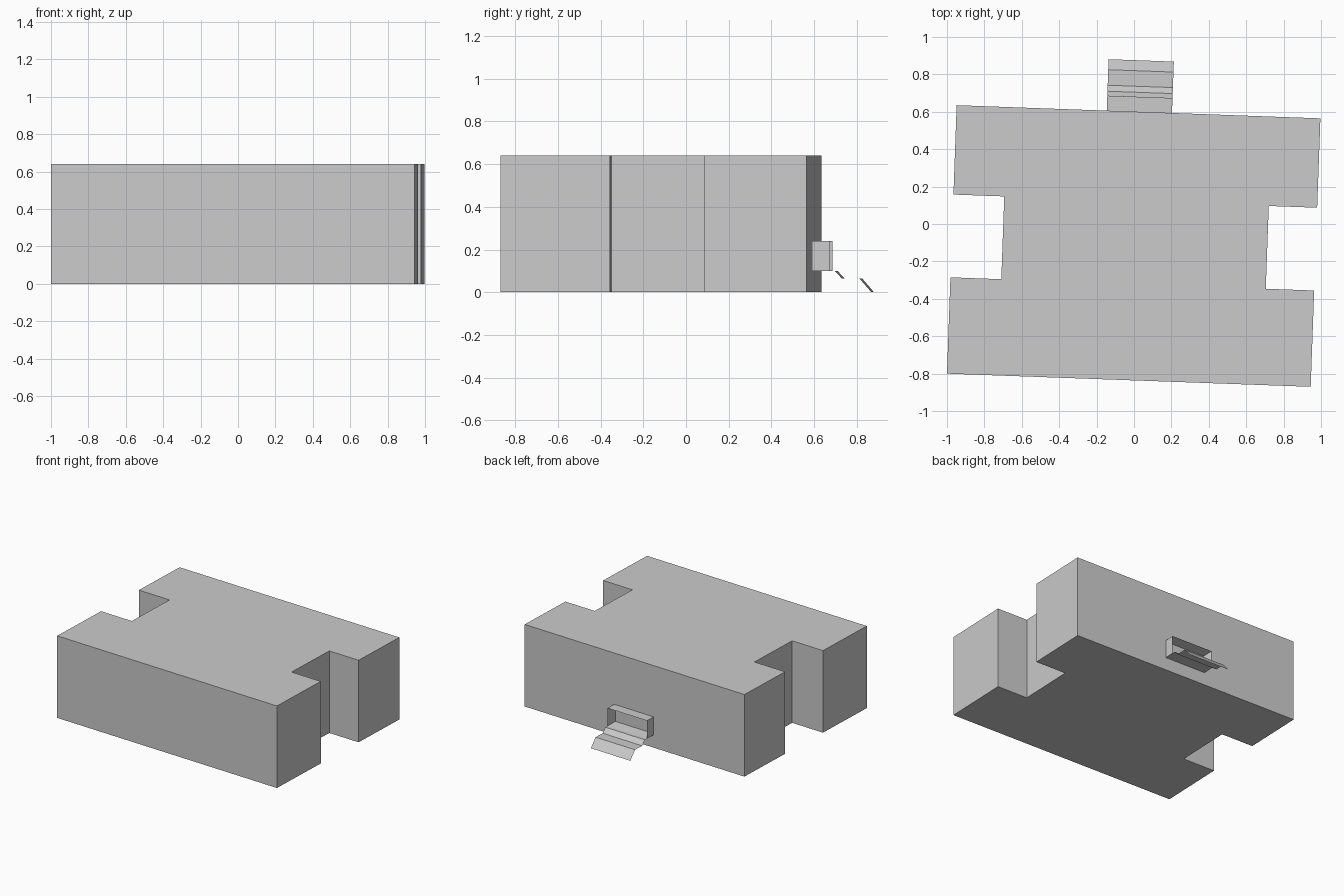
import bpy, bmesh
from math import radians
from mathutils import Matrix

cube = bpy.data.objects.get("Cube")
if cube:
    bpy.data.objects.remove(cube, do_unlink=True)

grey = bpy.data.materials.new("light_grey")
grey.use_nodes = True
grey.diffuse_color = (0.6, 0.6, 0.6, 1)
grey.node_tree.nodes["Principled BSDF"].inputs["Base Color"].default_value = (0.6, 0.6, 0.6, 1)

# Parts are laid out from the front right corner of the plan, then turned slightly
PLACE = Matrix.Translation((-1.0, -0.80, 0)) @ Matrix.Rotation(radians(-2.07), 4, "Z")


def finish(name, bm):
    bm.transform(PLACE)
    mesh = bpy.data.meshes.new(name)
    bm.to_mesh(mesh)
    bm.free()
    mesh.materials.append(grey)
    obj = bpy.data.objects.new(name, mesh)
    bpy.context.collection.objects.link(obj)
    return obj


def extrude_face(bm, face, offset):
    geom = bmesh.ops.extrude_face_region(bm, geom=[face])["geom"]
    verts = [g for g in geom if isinstance(g, bmesh.types.BMVert)]
    bmesh.ops.translate(bm, vec=offset, verts=verts)


# Main block: plan with a notch in each side
W, D, H = 1.946, 1.436, 0.64
N0, N1 = 0.515, 0.958
LEFT, RIGHT = 0.272, 1.687
plan = [(0, 0), (W, 0), (W, N0), (RIGHT, N0), (RIGHT, N1), (W, N1),
        (W, D), (0, D), (0, N1), (LEFT, N1), (LEFT, N0), (0, N0)]
bm = bmesh.new()
base = bm.faces.new([bm.verts.new((x, y, 0)) for x, y in plan])
extrude_face(bm, base, (0, 0, H))
bmesh.ops.recalc_face_normals(bm, faces=bm.faces)
finish("main_block", bm)

# Open entrance frame on the back wall
X0, X1, Z0, Z1 = 0.803, 1.152, 0.10, 0.24
DEPTH, WALL = 0.08, 0.015
bm = bmesh.new()
size = Matrix.Diagonal((X1 - X0, DEPTH, Z1 - Z0, 1))
centre = Matrix.Translation(((X0 + X1) / 2, D + DEPTH / 2, (Z0 + Z1) / 2))
bmesh.ops.create_cube(bm, size=1, matrix=centre @ size)
bm.normal_update()
opening = max(bm.faces, key=lambda f: f.normal.y)
bmesh.ops.inset_region(bm, faces=[opening], thickness=WALL)
bmesh.ops.translate(bm, vec=(0, 0.002 - DEPTH, 0), verts=opening.verts)
finish("entrance_frame", bm)

# Folded thin ramp running down to the ground
profile = [(D + DEPTH, Z0), (1.54, Z0), (1.572, 0.065), (1.655, 0.065), (1.711, 0)]
bm = bmesh.new()
rows = [[bm.verts.new((x, y, z)) for x in (X0, X1)] for y, z in profile]
for a, b in zip(rows, rows[1:]):
    bm.faces.new((a[0], a[1], b[1], b[0]))
finish("entrance_ramp", bm)
